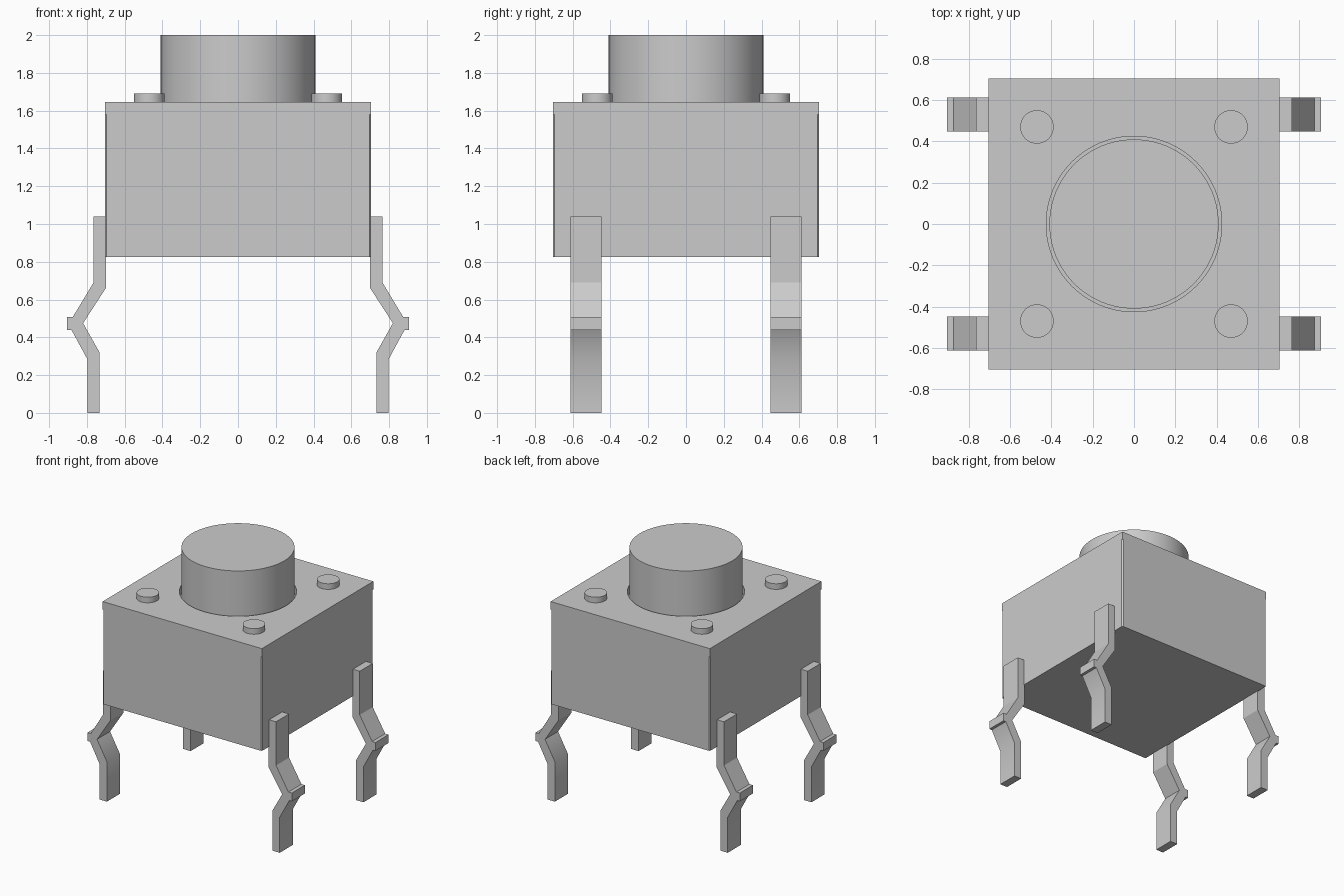
import bpy
import bmesh
import math
from mathutils import Matrix, Vector

cube = bpy.data.objects.get("Cube")
if cube:
    bpy.data.objects.remove(cube, do_unlink=True)

HALF = 0.705      # half width of the housing
TOP = 1.645       # top face of the housing
RECESS = 1.58     # floor of the ring gap, and top of the corner chamfers

grey = bpy.data.materials.new("light_grey")
grey.use_nodes = True
colour = (0.6, 0.6, 0.6, 1)
grey.diffuse_color = colour
grey.node_tree.nodes["Principled BSDF"].inputs["Base Color"].default_value = colour


def finish(name, bm, smooth=False):
    bmesh.ops.recalc_face_normals(bm, faces=bm.faces)
    mesh = bpy.data.meshes.new(name)
    bm.to_mesh(mesh)
    bm.free()
    mesh.materials.append(grey)
    obj = bpy.data.objects.new(name, mesh)
    bpy.context.collection.objects.link(obj)
    if smooth:
        bpy.ops.object.select_all(action='DESELECT')
        obj.select_set(True)
        bpy.context.view_layer.objects.active = obj
        bpy.ops.object.shade_smooth_by_angle(angle=math.radians(30))
    return obj


def box(name, x, y, width, z0, z1, turn=0):
    bm = bmesh.new()
    place = (Matrix.Translation((x, y, (z0 + z1) / 2))
             @ Matrix.Rotation(turn, 4, 'Z')
             @ Matrix.Diagonal((width, width, z1 - z0, 1)))
    bmesh.ops.create_cube(bm, size=1, matrix=place)
    return finish(name, bm)


def cylinder(name, x, y, radius, z0, z1, sides, smooth=True):
    bm = bmesh.new()
    bmesh.ops.create_cone(bm, cap_ends=True, segments=sides, radius1=radius,
                          radius2=radius, depth=z1 - z0,
                          matrix=Matrix.Translation((x, y, (z0 + z1) / 2)))
    return finish(name, bm, smooth)


def cut(target, cutter):
    mod = target.modifiers.new("cut", 'BOOLEAN')
    mod.operation = 'DIFFERENCE'
    mod.solver = 'EXACT'
    mod.object = cutter
    bpy.context.view_layer.objects.active = target
    bpy.ops.object.modifier_apply(modifier=mod.name)
    bpy.data.objects.remove(cutter, do_unlink=True)


corners = [("front_right", -1, -1), ("front_left", 1, -1),
           ("back_right", -1, 1), ("back_left", 1, 1)]

# Housing: a block with a ring recess and fine chamfers below the lid
housing = box("housing", 0, 0, HALF * 2, 0.825, TOP)
cut(housing, cylinder("recess_cutter", 0, 0, 0.425, RECESS, 1.8, 96, False))
for place, sx, sy in corners:
    cut(housing, box("chamfer_cutter", sx * HALF, sy * HALF, 0.012,
                     0.7, RECESS, math.pi / 4))

# Push button
cylinder("button", 0, 0, 0.41, RECESS, 2.0, 96)

# Kinked leg profile in x and z, with a small outward tab at the bend
leg_profile = [(0.70, 1.04), (0.765, 1.04), (0.765, 0.69), (0.875, 0.507),
               (0.905, 0.507), (0.905, 0.44), (0.882, 0.44), (0.798, 0.285),
               (0.798, 0), (0.733, 0), (0.733, 0.32), (0.82, 0.475),
               (0.70, 0.66)]

for place, sx, sy in corners:
    # Rivet on the lid
    cylinder(place + "_rivet", sx * 0.47, sy * 0.47, 0.081, TOP - 0.02, 1.69, 48)
    # Leg
    bm = bmesh.new()
    face = bm.faces.new([bm.verts.new((sx * x, sy * 0.447, z))
                         for x, z in leg_profile])
    side = bmesh.ops.extrude_face_region(bm, geom=[face])["geom"]
    bmesh.ops.translate(bm, vec=Vector((0, sy * 0.165, 0)),
                        verts=[v for v in side if isinstance(v, bmesh.types.BMVert)])
    finish(place + "_leg", bm, True)
